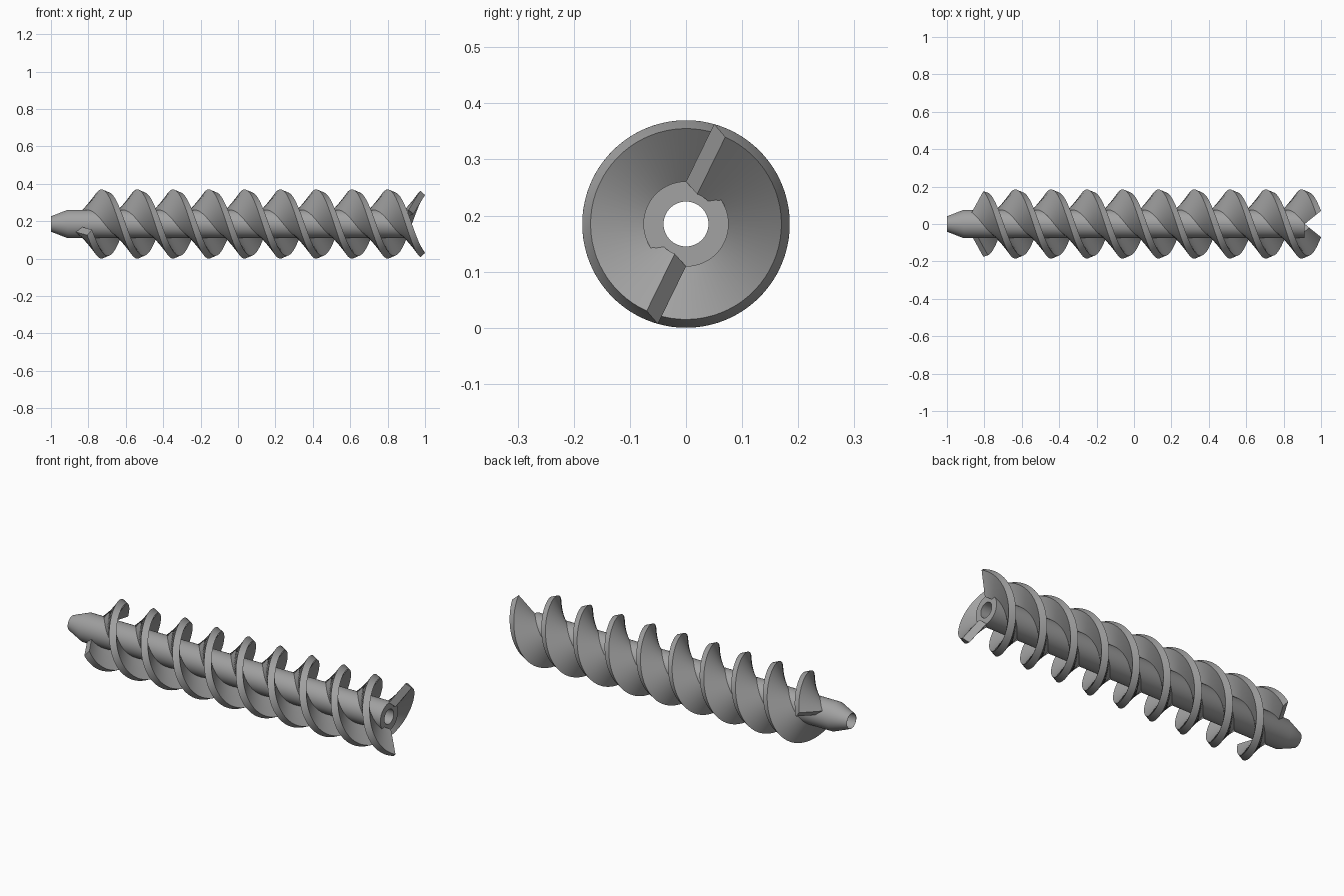
import bpy, bmesh
from math import pi, sin, cos, atan, radians, ceil
from mathutils import Vector, Matrix

cube = bpy.data.objects.get("Cube")
if cube:
    bpy.data.objects.remove(cube, do_unlink=True)

AXIS_Z = 0.185
ROOT = 0.076          # core radius
BORE = 0.04
LEAD = 0.3826         # advance per turn of one flight
X_START, X_END = -0.868, 0.9126
TILT = atan(LEAD / (2 * pi * ROOT))   # helix angle at the root

steel = bpy.data.materials.new("steel_grey")
steel.use_nodes = True
GREY = (0.36, 0.36, 0.36, 1)
steel.diffuse_color = GREY
steel.node_tree.nodes["Principled BSDF"].inputs["Base Color"].default_value = GREY


def finish(bm, name):
    bmesh.ops.recalc_face_normals(bm, faces=bm.faces)
    mesh = bpy.data.meshes.new(name)
    bm.to_mesh(mesh)
    bm.free()
    mesh.materials.append(steel)
    obj = bpy.data.objects.new(name, mesh)
    obj.location.z = AXIS_Z
    bpy.context.collection.objects.link(obj)
    bpy.ops.object.select_all(action='DESELECT')
    obj.select_set(True)
    bpy.context.view_layer.objects.active = obj
    bpy.ops.object.shade_smooth_by_angle(angle=radians(30))
    return obj


# Hollow core with a tapered nose, turned around the x axis
def make_core():
    bm = bmesh.new()
    profile = [(-1, BORE + 0.001), (-0.91, ROOT), (X_END, ROOT), (X_END, BORE), (-1, BORE)]
    verts = [bm.verts.new((x, 0, r)) for x, r in profile]
    edges = [bm.edges.new((verts[i], verts[i - 1])) for i in range(len(verts))]
    bmesh.ops.spin(bm, geom=verts + edges, cent=(0, 0, 0), axis=(1, 0, 0),
                   angle=2 * pi, steps=64, use_merge=True)
    bmesh.ops.remove_doubles(bm, verts=bm.verts, dist=1e-5)
    return finish(bm, "core")


# Leaning rectangular blade section swept along a right-handed helix
def make_flight(name, phase):
    bm = bmesh.new()
    section = [(0, 0.0755), (0.08, 0.178), (0.112, 0.155), (0.032, 0.053)]
    turns = (X_END - X_START) / LEAD
    steps = ceil(turns * 72)
    rings = []
    for i in range(steps + 1):
        x = X_START + (X_END - X_START) * i / steps
        turn = Matrix.Rotation(2 * pi * (x - X_END) / LEAD + phase, 3, 'X')
        ring = []
        for n, r in section:
            # section plane is square to the root helix
            p = turn @ Vector((n * cos(TILT), n * sin(TILT), r))
            ring.append(bm.verts.new(p + Vector((x, 0, 0))))
        rings.append(ring)
    for a, b in zip(rings, rings[1:]):
        for j in range(4):
            k = (j + 1) % 4
            bm.faces.new((a[j], a[k], b[k], b[j]))
    bm.faces.new(rings[0])
    bm.faces.new(rings[-1])
    return finish(bm, name)


make_core()
make_flight("upper_flight", 0)
make_flight("lower_flight", pi)
